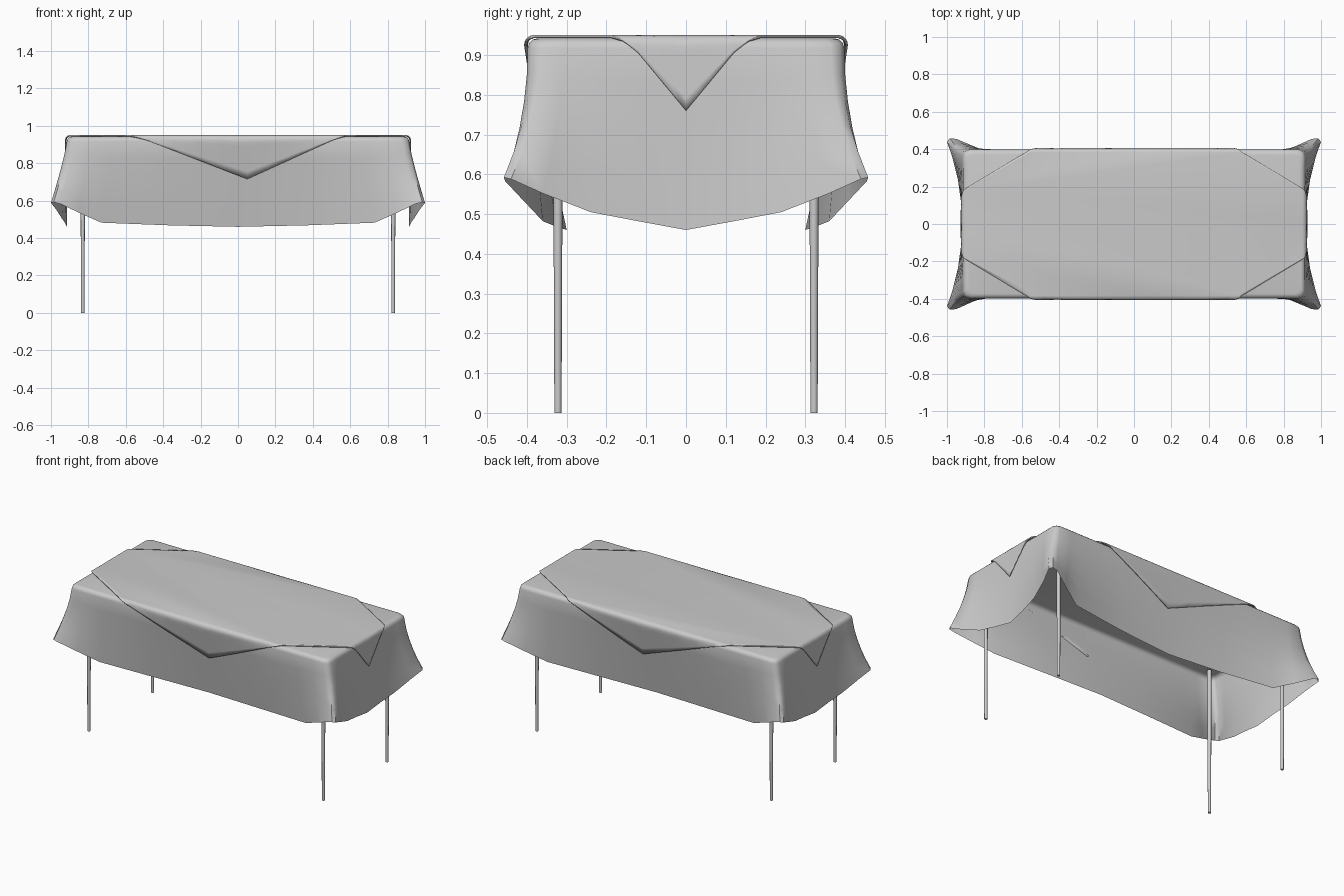
import bpy, bmesh, math

if "Cube" in bpy.data.objects:
    bpy.data.objects.remove(bpy.data.objects["Cube"])

HX, HY, TOP = 0.915, 0.398, 0.942      # half size and height of the draped top
R = 0.025                              # softness of the cloth edge


def make_object(name, bm, angle=40):
    me = bpy.data.meshes.new(name)
    bm.to_mesh(me)
    bm.free()
    ob = bpy.data.objects.new(name, me)
    bpy.context.collection.objects.link(ob)
    bpy.ops.object.select_all(action='DESELECT')
    ob.select_set(True)
    bpy.context.view_layer.objects.active = ob
    bpy.ops.object.shade_smooth_by_angle(angle=math.radians(angle))
    return ob


def orient_up(bm, top):
    bmesh.ops.recalc_face_normals(bm, faces=bm.faces[:])
    top.normal_update()
    if top.normal.z < 0:
        bmesh.ops.reverse_faces(bm, faces=bm.faces[:])


# Tablecloth: one quarter of (top edge x, y, hem x, y, z), mirrored around
quarter = [
    (HX, 0.0, 0.915, 0.0, 0.46),
    (HX, 0.10, 0.925, 0.12, 0.482),
    (HX, 0.20, 0.942, 0.24, 0.505),
    (HX, 0.31, 0.972, 0.36, 0.552),
    (HX, 0.365, 1.0, 0.44, 0.588),
    (HX - 0.01, HY - 0.01, 0.985, 0.458, 0.592),
    (HX - 0.035, HY, 0.95, 0.455, 0.583),
    (0.80, HY, 0.85, 0.41, 0.535),
    (0.68, HY, 0.73, 0.36, 0.482),
    (0.35, HY, 0.37, 0.325, 0.468),
    (0.0, HY, 0.0, 0.30, 0.46),
]


def mirror(q, sx, sy):
    return [(a * sx, b * sy, c * sx, d * sy, z) for a, b, c, d, z in q]


columns = (quarter[:-1] + mirror(quarter, -1, 1)[::-1][:-1]
           + mirror(quarter, -1, -1)[:-1] + mirror(quarter, 1, -1)[::-1][:-1])
bm = bmesh.new()
rings = []
for k in range(4):                     # rounded upper edge
    a = k / 3 * math.pi / 2
    inset = R * (1 - math.sin(a))
    z = TOP - R * (1 - math.cos(a))
    rings.append([bm.verts.new((c[0] * (HX - inset) / HX, c[1] * (HY - inset) / HY, z))
                  for c in columns])
for k in range(1, 6):                  # hanging skirt, flaring at the corners
    t = k / 5
    ring = []
    for tx, ty, hx, hy, hz in columns:
        ty_t = t ** 2 if abs(hy) > abs(ty) + 0.02 else t
        ring.append(bm.verts.new((tx + (hx - tx) * t ** 1.2, ty + (hy - ty) * ty_t,
                                  TOP - R + (hz - TOP + R) * t)))
    rings.append(ring)
n = len(columns)
for r0, r1 in zip(rings, rings[1:]):
    for i in range(n):
        bm.faces.new((r0[i], r0[(i + 1) % n], r1[(i + 1) % n], r1[i]))
top = bm.faces.new(rings[0])
orient_up(bm, top)
make_object("tablecloth", bm, 50)

# Overlay cloth: flat octagon with a pointed flap on each side
OT = 0.95


def drop(profile, u):
    """Flap length at u, read from a short piecewise profile."""
    for (u0, d0), (u1, d1) in zip(profile, profile[1:]):
        if u0 <= u <= u1 + 1e-6:
            return d0 + (d1 - d0) * (u - u0) / (u1 - u0)
    return 0


def out(edge, lean, d):
    """Distance from the middle after hanging down by d."""
    curl = R - math.sqrt(max(0, R * R - (R - d) ** 2)) if d < R else 0
    return edge - curl + lean * max(0, d - R) / 0.46


long_flap = [(-0.58, 0), (-0.48, 0.03), (0.05, 0.235), (0.5, 0.03), (0.58, 0)]
short_flap = [(-0.19, 0), (-0.16, 0.012), (-0.12, 0.045), (0, 0.19),
              (0.12, 0.045), (0.16, 0.012), (0.19, 0)]


def front_point(u, d, s):
    return (u, s * out(HY + 0.009, -0.10 + 0.08 * abs(u), d), OT - d)


def side_point(u, d, s):
    return (s * out(HX + 0.009, 0.01 + 0.06 * abs(u), d), u, OT - d)


bm = bmesh.new()
outline = []
ROWS = 9
for point, profile, s in ((front_point, long_flap, -1), (side_point, short_flap, 1),
                          (front_point, long_flap, 1), (side_point, short_flap, -1)):
    us = []
    for (u0, _), (u1, _) in zip(profile, profile[1:]):
        us += [u0 + (u1 - u0) * k / 4 for k in range(4)]
    us.append(profile[-1][0])
    grid = [[bm.verts.new(point(u, drop(profile, u) * (k / ROWS) ** 1.6, s))
             for k in range(ROWS + 1)] for u in us]
    for c0, c1 in zip(grid, grid[1:]):
        for k in range(ROWS):
            bm.faces.new((c0[k], c1[k], c1[k + 1], c0[k + 1]))
    row = [c[0] for c in grid]
    reverse = (point is front_point) == (s > 0)
    outline += row[::-1] if reverse else row
top = bm.faces.new(outline)
bmesh.ops.remove_doubles(bm, verts=bm.verts[:], dist=1e-5)
top = max(bm.faces, key=lambda f: f.calc_area())
orient_up(bm, top)
overlay = make_object("overlay_cloth", bm, 40)
mod = overlay.modifiers.new("thickness", 'SOLIDIFY')
mod.thickness = 0.007
mod.offset = -1

# Four slim, slightly tapered legs
for x, xn in ((-0.83, "left"), (0.83, "right")):
    for y, yn in ((-0.322, "front"), (0.322, "back")):
        bm = bmesh.new()
        bmesh.ops.create_cone(bm, cap_ends=True, segments=12,
                              radius1=0.009, radius2=0.013, depth=0.935)
        bmesh.ops.translate(bm, verts=bm.verts[:], vec=(x, y, 0.4675))
        make_object(f"{yn}_{xn}_leg", bm, 40)
